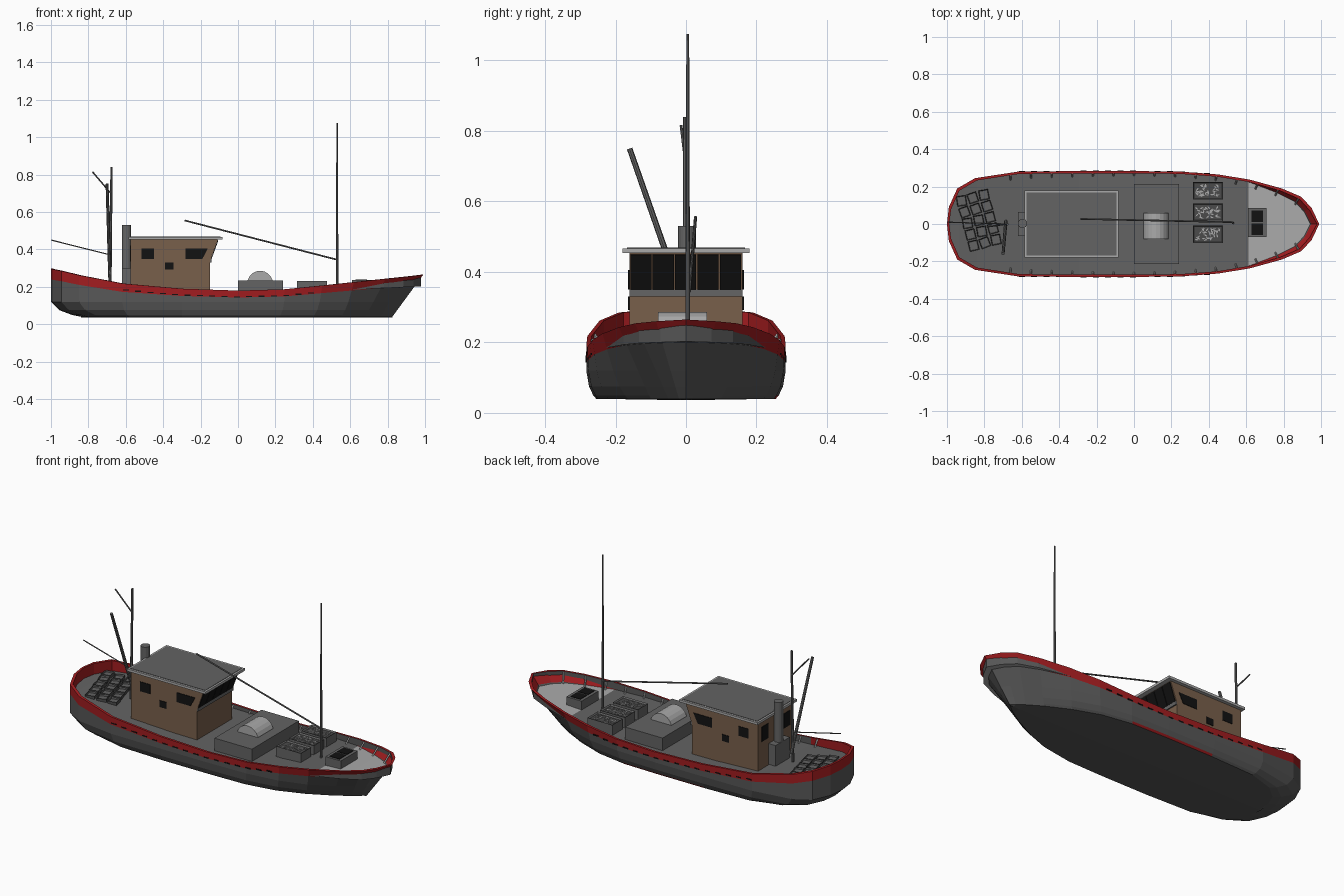
import bpy, bmesh, math, random
from mathutils import Vector, Matrix

if "Cube" in bpy.data.objects:
    bpy.data.objects.remove(bpy.data.objects["Cube"])

random.seed(4)

def material(name, r, g, b):
    m = bpy.data.materials.new(name)
    m.diffuse_color = (r, g, b, 1)
    m.use_nodes = True
    m.node_tree.nodes["Principled BSDF"].inputs["Base Color"].default_value = m.diffuse_color
    return m

HULL = material("hull grey", .095, .095, .095)
RED = material("rail red", .36, .012, .014)
DECK = material("deck grey", .125, .125, .125)
LIGHT = material("light grey", .40, .40, .40)
WOOD = material("cabin brown", .19, .115, .07)
BLACK = material("window black", .006, .006, .006)
METAL = material("metal grey", .13, .13, .13)
DARK = material("crate dark grey", .07, .07, .07)

def finish(name, bm, *mats):
    bmesh.ops.recalc_face_normals(bm, faces=bm.faces[:])
    me = bpy.data.meshes.new(name)
    bm.to_mesh(me)
    bm.free()
    for m in mats:
        me.materials.append(m)
    ob = bpy.data.objects.new(name, me)
    bpy.context.collection.objects.link(ob)
    return ob

def prism(name, pts, offset, mat):
    """Flat polygon extruded along an offset vector."""
    bm = bmesh.new()
    f = bm.faces.new([bm.verts.new(p) for p in pts])
    new = bmesh.ops.extrude_face_region(bm, geom=[f])["geom"]
    bmesh.ops.translate(bm, vec=offset, verts=[v for v in new if isinstance(v, bmesh.types.BMVert)])
    return finish(name, bm, mat)

def box(name, x0, x1, y0, y1, z0, z1, mat):
    return prism(name, [(x0, y0, z0), (x1, y0, z0), (x1, y1, z0), (x0, y1, z0)], (0, 0, z1 - z0), mat)

def pole(name, a, b, r0, r1, mat, sides=8):
    a, b = Vector(a), Vector(b)
    bm = bmesh.new()
    rot = (b - a).to_track_quat('Z', 'Y').to_matrix().to_4x4()
    bmesh.ops.create_cone(bm, cap_ends=True, segments=sides, radius1=r0, radius2=r1,
                          depth=(b - a).length, matrix=Matrix.Translation((a + b) / 2) @ rot)
    return finish(name, bm, mat)

def tray(name, cx, cy, sx, sy, z0, z1, angle, border, drop, body, inner):
    """Box with a sunken top."""
    bm = bmesh.new()
    mat = Matrix.Translation((cx, cy, (z0 + z1) / 2)) @ Matrix.Rotation(angle, 4, 'Z') @ Matrix.Diagonal((sx, sy, z1 - z0, 1))
    bmesh.ops.create_cube(bm, size=1, matrix=mat)
    bm.normal_update()
    top = max(bm.faces, key=lambda f: f.calc_center_median().z)
    bmesh.ops.inset_region(bm, faces=[top], thickness=border)
    bmesh.ops.translate(bm, vec=(0, 0, -drop), verts=top.verts[:])
    top.material_index = 1
    return finish(name, bm, body, inner)

# Hull stations: rail x, rail half width, rail height, bottom x, bottom half width
ST = [(-1, 0, .297, -.84, 0), (-.99, .09, .294, -.83, .07), (-.945, .19, .285, -.80, .14),
      (-.85, .245, .262, -.73, .20), (-.62, .28, .218, -.58, .245), (-.3, .283, .19, -.3, .255),
      (0, .283, .18, 0, .255), (.25, .28, .187, .22, .25), (.45, .265, .207, .40, .22),
      (.62, .237, .225, .55, .165), (.79, .19, .243, .68, .10), (.895, .145, .254, .76, .05),
      (.95, .085, .26, .80, .02), (.99, 0, .265, .825, 0)]
QUICK = {.04: 0, .05: .3, .075: .72, .12: 1}

def deck_drop(x):
    return .018 + .045 * abs(x) ** 1.5

def rail(x):
    """Half width and height of the rail at x."""
    for a, b in zip(ST, ST[1:]):
        if a[0] <= x <= b[0]:
            t = (x - a[0]) / (b[0] - a[0])
            return a[1] + t * (b[1] - a[1]), a[2] + t * (b[2] - a[2])

def section(s):
    """Half section from keel, round the rail, to the deck centre line."""
    x, w, zs, xb, wb = s
    k = min(max((x - .1) / .7, 0), 1)
    pts = [(xb, 0, .036)]
    for z, q in list(QUICK.items()) + [(zs - .037 - .02 * x * x, 1)]:
        m = q * (1 - k) + k * (z - .04) / (zs - .04)
        pts.append((xb + m * (x - xb), wb + m * (w - wb), z))
    xi, wi, zd = x * .988, max(w - .012, 0), zs - deck_drop(x)
    return pts + [(x, w, zs), (xi, wi, zs), (xi, wi, zd), (xi, 0, zd)]

# Hull with bulwark and deck in one closed shell
bm = bmesh.new()
for side in (1, -1):
    rows = [[bm.verts.new((p[0], side * p[1], p[2])) for p in section(s)] for s in ST]
    for i, (ra, rb) in enumerate(zip(rows, rows[1:])):
        x = (ST[i][0] + ST[i + 1][0]) / 2
        for j in range(len(ra) - 1):
            f = bm.faces.new((ra[j], rb[j], rb[j + 1], ra[j + 1]))
            if j in (5, 6) or (j == 7 and x < -.5):
                f.material_index = 1
            elif j == 8:
                f.material_index = 3 if x > .62 else 2
            elif j == 1 and side == 1 and -.4 < x < .3:
                f.material_index = 1
bmesh.ops.remove_doubles(bm, verts=bm.verts[:], dist=.0005)
bmesh.ops.dissolve_degenerate(bm, edges=bm.edges[:], dist=.0005)
finish("hull", bm, HULL, RED, DECK, LIGHT)

# Bulwark stays and scuppers on both sides
for side in (1, -1):
    for i in range(15):
        x = -.66 + i * .11
        w, z = rail(x)
        d = deck_drop(x)
        pole("bulwark_stay", (x, side * (w - .013), z - .003),
             (x - max(0, x - .3) * .03, side * (w - .013 - d * .6), z - d), .005, .005, LIGHT, 4)
    for i in range(16):
        x = -.6 + i * .066
        w, z = rail(x)
        z -= .034
        box("scupper", x - .016, x + .016, side * (w - .003), side * (w + .002), z - .003, z + .003, BLACK)

# Cabin with forward-leaning windscreen
prof = [(-.575, .16), (-.15, .16), (-.15, .338), (-.107, .456), (-.575, .456)]
prism("cabin", [(x, -.161, z) for x, z in prof], (0, .322, 0), WOOD)
box("windscreen_sill", -.152, -.143, -.161, .161, .33, .35, METAL)
for i in range(5):
    y0 = -.158 + i * .0635
    y1 = y0 + .06
    prism("windscreen_pane", [(-.1455, y0, .35), (-.1455, y1, .35), (-.109, y1, .45), (-.109, y0, .45)],
          (.004, 0, -.0015), BLACK)
side_windows = [[(-.515, .35), (-.45, .35), (-.45, .405), (-.515, .405)],
                [(-.28, .35), (-.19, .35), (-.162, .405), (-.28, .405)],
                [(-.39, .292), (-.345, .292), (-.345, .33), (-.39, .33)]]
for side in (1, -1):
    for w in side_windows:
        prism("side_window", [(x, side * .16, z) for x, z in w], (0, side * .004, 0), BLACK)
    box("rear_window", -.578, -.573, side * .1 - .03, side * .1 + .03, .335, .42, BLACK)

# Roof: light rim with darker panel
box("roof", -.585, -.082, -.18, .18, .453, .467, LIGHT)
box("roof_panel", -.574, -.093, -.168, .168, .46, .469, DECK)

# Funnel and its casing
box("funnel_casing", -.62, -.574, -.065, .065, .18, .30, METAL)
pole("funnel", (-.596, .003, .29), (-.596, .003, .53), .025, .025, METAL, 16)

# Hold hatch with winch drum
box("hold_hatch", 0, .24, -.215, .215, .15, .235, DECK)
pole("winch_drum", (.118, -.08, .217), (.118, .06, .217), .069, .069, LIGHT, 20)

# Fish crates with scattered catch
for yc in (.178, .063, -.055):
    tray("fish_crate", .395, yc, .16, .094, .17, .23, 0, .008, .008, METAL, DARK)
    for i in range(32):
        x, y = .395 + random.uniform(-.062, .062), yc + random.uniform(-.03, .03)
        a, l = random.uniform(0, 3.14), .012
        u, v = Vector((math.cos(a), math.sin(a), 0)), Vector((-math.sin(a), math.cos(a), 0))
        c = Vector((x, y, .222))
        prism("catch", [c - u * l, c - v * .004, c + u * l, c + v * .004], (0, 0, random.uniform(.003, .006)), LIGHT)

# Foredeck skylight
box("skylight", .61, .708, -.07, .085, .18, .236, METAL)
for y0 in (-.058, .012):
    box("skylight_pane", .627, .691, y0, y0 + .06, .234, .239, BLACK)

# Stacked open boxes on the aft deck
ang = math.radians(15)
for i in range(3):
    for j in range(5):
        u, v = (i - 1) * .062, (j - 2) * .062
        x = -.83 + u * math.cos(ang) - v * math.sin(ang)
        y = .02 + u * math.sin(ang) + v * math.cos(ang)
        z = rail(x)[1] - deck_drop(x)
        tray("aft_box", x, y, .052, .054, z - .01, z + .016, ang + random.uniform(-.12, .12), .006, .008, DARK, DECK)

# Masts, booms and spars
pole("fore_mast", (.53, .005, .18), (.53, .005, 1.075), .007, .004, METAL)
pole("fore_boom", (.53, .01, .345), (-.285, .027, .555), .0045, .0045, METAL)
pole("aft_mast", (-.684, -.002, .2), (-.676, -.002, .84), .008, .006, METAL)
pole("leaning_derrick", (-.685, .015, .25), (-.70, -.16, .75), .009, .008, METAL)
pole("aft_gaff", (-.68, 0, .70), (-.778, -.014, .815), .004, .004, METAL)
pole("aft_boom", (-.68, 0, .37), (-.998, .01, .45), .003, .003, METAL)
